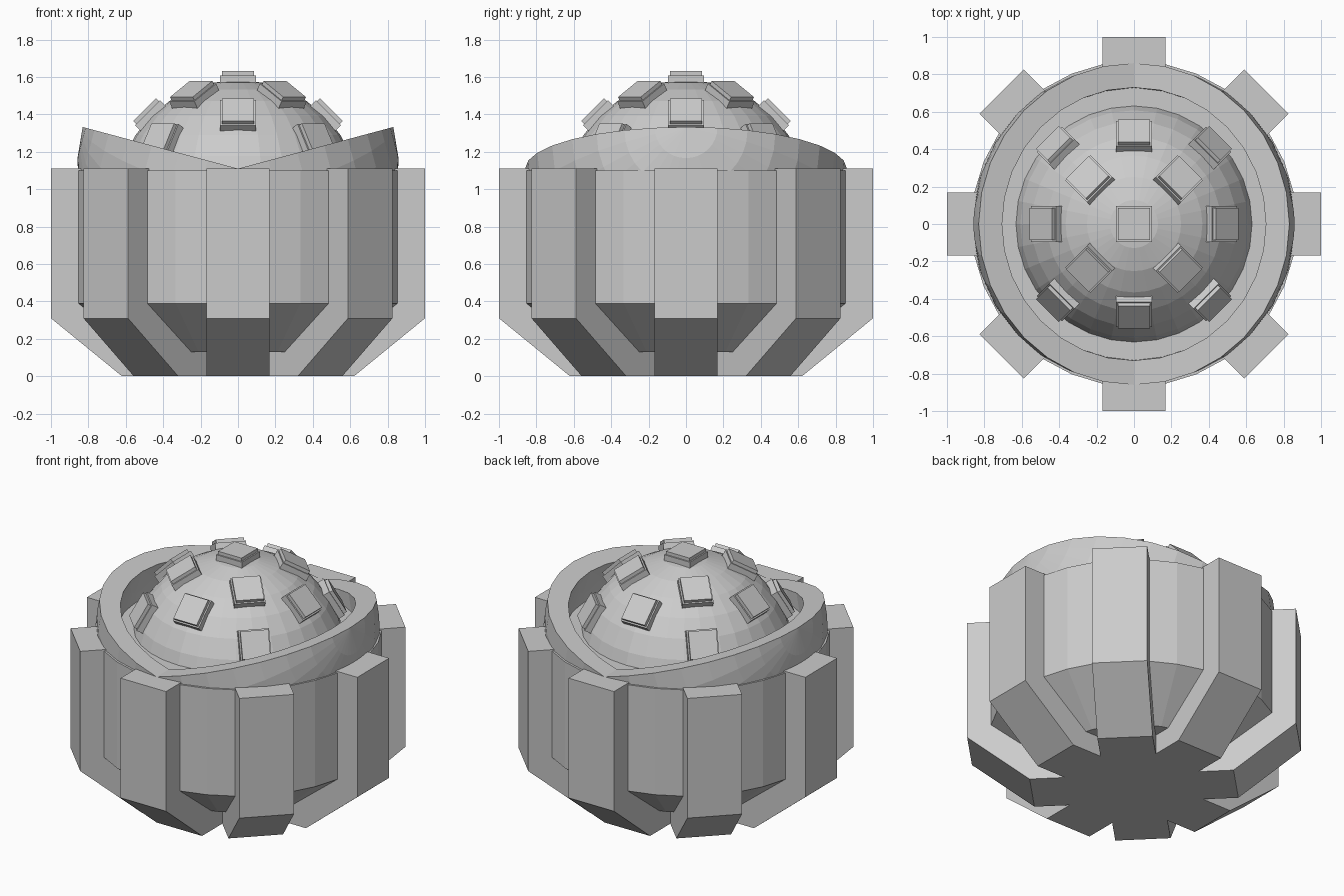
import bpy, bmesh
from math import radians, sin, cos, pi
from mathutils import Matrix, Vector

if "Cube" in bpy.data.objects:
    bpy.data.objects.remove(bpy.data.objects["Cube"])


def make_object(name, bm):
    bmesh.ops.remove_doubles(bm, verts=bm.verts, dist=1e-5)
    bmesh.ops.recalc_face_normals(bm, faces=bm.faces)
    mesh = bpy.data.meshes.new(name)
    bm.to_mesh(mesh)
    bm.free()
    obj = bpy.data.objects.new(name, mesh)
    bpy.context.collection.objects.link(obj)
    return obj


def spin(bm, points, axis, angle, steps, center=(0, 0, 0)):
    verts = [bm.verts.new(p) for p in points]
    edges = [bm.edges.new(pair) for pair in zip(verts, verts[1:])]
    bmesh.ops.spin(bm, geom=verts + edges, cent=center, axis=axis,
                   angle=angle, steps=steps, use_duplicate=False)


# Body: drum with a tapered underside
bm = bmesh.new()
profile = [(0, .13), (.55, .13), (.87, .39), (.87, 1.10), (0, 1.10)]
spin(bm, [(r, 0, z) for r, z in profile], (0, 0, 1), 2 * pi, 32)
make_object("body", bm)

# Eight ribs that meet in a star under the body
RIB = [(0, 0), (.62, 0), (1, .31), (1, 1.11), (.80, 1.11),
       (.80, .42), (.50, .16), (0, .16)]
for i in range(8):
    bm = bmesh.new()
    face = bm.faces.new([bm.verts.new((r, -.168, z)) for r, z in RIB])
    new = bmesh.ops.extrude_face_region(bm, geom=[face])["geom"]
    bmesh.ops.translate(bm, vec=(0, .336, 0),
                        verts=[v for v in new if isinstance(v, bmesh.types.BMVert)])
    # the first face stays as the near side of the rib
    if not face.is_valid or len([f for f in bm.faces if len(f.verts) == 8]) < 2:
        bm.faces.new([v for v in bm.verts if v.co.y < 0])
    bmesh.ops.rotate(bm, verts=bm.verts, cent=(0, 0, 0),
                     matrix=Matrix.Rotation(i * pi / 4, 3, 'Z'))
    make_object(f"rib_{i + 1}", bm)

# Two half-sphere lids, tilted opposite ways
for name, side in (("left_lid", -1), ("right_lid", 1)):
    bm = bmesh.new()
    arc = [k * pi / 16 for k in range(17)]
    outer = [(.86 * cos(a), .86 * sin(a), 0) for a in arc]
    inner = [(.73 * cos(a), .73 * sin(a), 0) for a in arc]
    for points in (outer, inner):
        spin(bm, points, (1, 0, 0), -pi, 16)
    # flat lip joining the outer and inner shells
    ring = [k * pi / 16 for k in range(33)]
    for a, b in zip(ring, ring[1:]):
        bm.faces.new([bm.verts.new((r * cos(t), r * sin(t), 0))
                      for r, t in ((.73, a), (.86, a), (.86, b), (.73, b))])
    bmesh.ops.transform(bm, verts=bm.verts, matrix=Matrix.Translation((0, 0, 1.11))
                        @ Matrix.Rotation(-side * radians(15), 4, 'Y'))
    make_object(name, bm)

# Dome
CENTER = Vector((0, 0, .925))
bm = bmesh.new()
bmesh.ops.create_uvsphere(bm, u_segments=32, v_segments=16, radius=.658,
                          matrix=Matrix.Translation(CENTER))
make_object("dome", bm)


# Two-step square studs on the dome
def stud(name, polar, azimuth):
    bm = bmesh.new()
    place = (Matrix.Translation(CENTER) @ Matrix.Rotation(radians(azimuth), 4, 'Z')
             @ Matrix.Rotation(radians(polar), 4, 'Y'))
    for width, low, high in ((.19, .61, .684), (.172, .67, .706)):
        bmesh.ops.create_cube(bm, size=1, matrix=place
                              @ Matrix.Translation((0, 0, (low + high) / 2))
                              @ Matrix.Diagonal((width, width, high - low, 1)))
    make_object(name, bm)


stud("stud_top", 0, 0)
for row, (polar, start) in enumerate(((30, 45), (45, 0), (60, 45))):
    for i in range(4):
        stud(f"stud_row{row + 1}_{i + 1}", polar, start + 90 * i)
